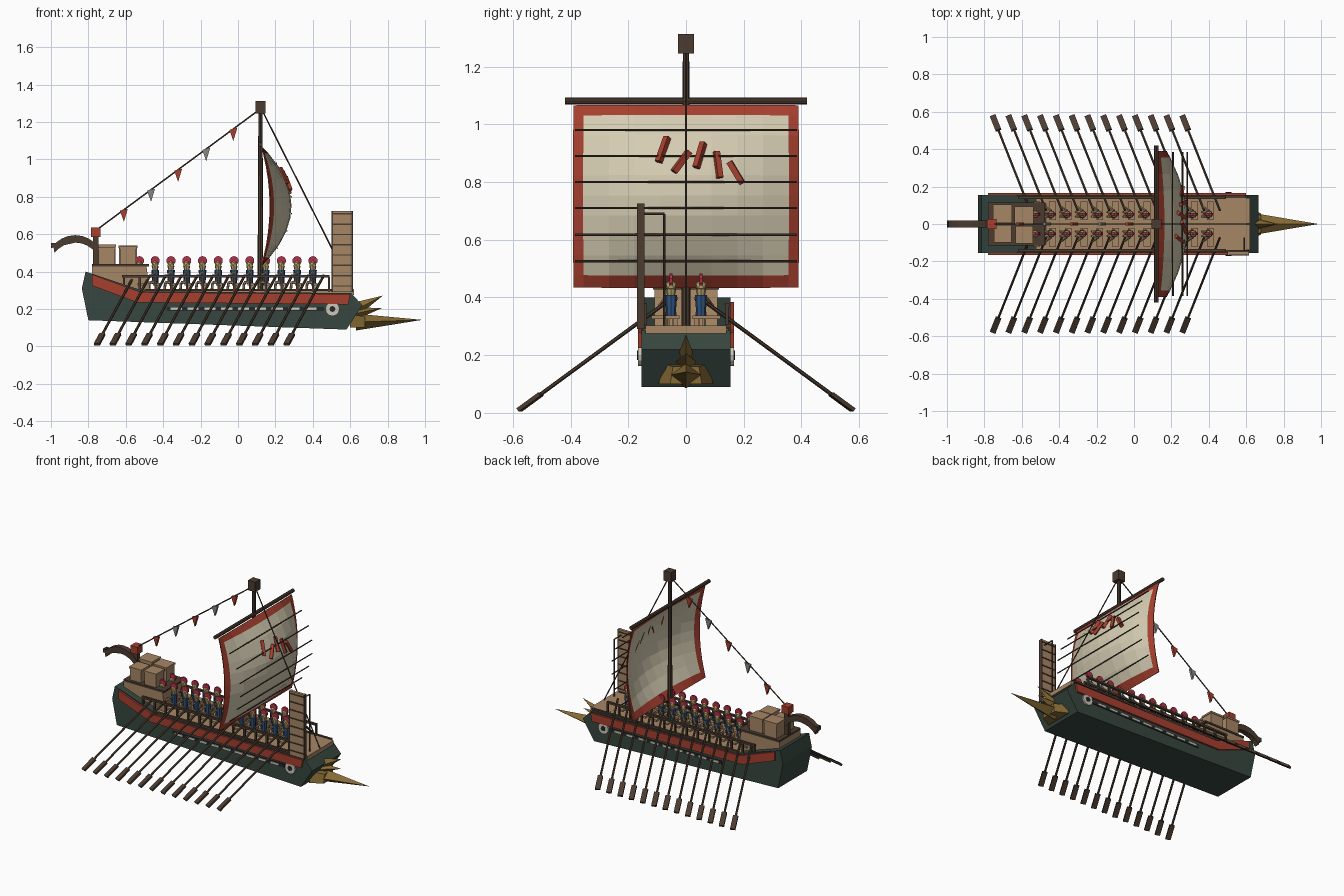
import bpy, bmesh, math
from mathutils import Vector, Matrix

if "Cube" in bpy.data.objects:
    bpy.data.objects.remove(bpy.data.objects["Cube"])

COL = dict(hull=(.038, .062, .05), red=(.38, .05, .028), tan=(.38, .24, .13), brown=(.07, .045, .03),
           cream=(.66, .60, .44), bronze=(.24, .145, .035), blue=(.03, .09, .22), crest=(.45, .03, .07),
           grey=(.25, .24, .22), white=(.6, .58, .5), gold=(.5, .38, .15), black=(.02, .02, .02))
MAT = {}
for k, c in COL.items():
    MAT[k] = bpy.data.materials.new(k)
    MAT[k].diffuse_color = (*c, 1)


def finish(bm, name, *cols):
    bmesh.ops.recalc_face_normals(bm, faces=bm.faces)
    me = bpy.data.meshes.new(name)
    bm.to_mesh(me)
    bm.free()
    for c in cols:
        me.materials.append(MAT[c])
    ob = bpy.data.objects.new(name, me)
    bpy.context.collection.objects.link(ob)
    return ob


def box(bm, x0, x1, y0, y1, z0, z1):
    m = Matrix.Translation(((x0+x1)/2, (y0+y1)/2, (z0+z1)/2)) @ Matrix.Diagonal((x1-x0, abs(y1-y0), z1-z0, 1))
    bmesh.ops.create_cube(bm, size=1, matrix=m)


def between(a, b):
    a, b = Vector(a), Vector(b)
    q = (b-a).to_track_quat('Z', 'Y').to_matrix().to_4x4()
    return Matrix.Translation((a+b)/2) @ q, (b-a).length


def rod(bm, a, b, r, r2=None, n=6):
    m, d = between(a, b)
    bmesh.ops.create_cone(bm, cap_ends=True, segments=n, radius1=r, radius2=r if r2 is None else r2, depth=d, matrix=m)


def slab(bm, a, b, w, t):
    m, d = between(a, b)
    bmesh.ops.create_cube(bm, size=1, matrix=m @ Matrix.Diagonal((w, t, d, 1)))


def prism(bm, pts, y0, y1):
    lo = [bm.verts.new((x, y0, z)) for x, z in pts]
    hi = [bm.verts.new((x, y1, z)) for x, z in pts]
    bm.faces.new(lo)
    bm.faces.new(hi)
    n = len(pts)
    for i in range(n):
        bm.faces.new((lo[i], lo[(i+1) % n], hi[(i+1) % n], hi[i]))


# Hull
bm = bmesh.new()
prism(bm, [(-.815, .4), (-.835, .31), (-.8, .14), (.58, .09), (.665, .22), (.605, .285), (-.5, .295)], -.155, .155)
finish(bm, "hull", "hull")

# Side bands, dash strips and bow eyes
band, strip, dash, eye, pupil = [bmesh.new() for _ in range(5)]
for s in (-1, 1):
    y = lambda d: s*(.15+d)
    prism(band, [(-.78, .385), (-.52, .29), (.6, .28), (.59, .225), (-.54, .235), (-.78, .325)], y(0), y(.017))
    box(strip, -.38, .46, y(0), y(.01), .19, .212)
    for i in range(9):
        box(dash, -.36+i*.09, -.30+i*.09, y(.002), y(.014), .194, .208)
    rod(eye, (.505, y(0), .2), (.505, y(.016), .2), .038, n=12)
    rod(pupil, (.505, y(.005), .2), (.505, y(.02), .2), .016, n=8)
finish(band, "side_bands", "red")
finish(strip, "side_strips", "black")
finish(dash, "side_dashes", "white")
finish(eye, "bow_eyes", "white")
finish(pupil, "bow_eye_pupils", "black")

# Ram: collar and tapering spikes
bm = bmesh.new()


def spike(base, tip, hy, hz):
    x, z = base
    b = [bm.verts.new(p) for p in ((x, -hy, z), (x, 0, z-hz), (x, hy, z), (x, 0, z+hz))]
    t = bm.verts.new((tip[0], 0, tip[1]))
    bm.faces.new(b)
    for i in range(4):
        bm.faces.new((b[i], b[(i+1) % 4], t))


c = [bm.verts.new((.6, y, z)) for y, z in ((-.095, .1), (.095, .1), (.075, .17), (-.075, .17))]
d = [bm.verts.new((.68, y, z)) for y, z in ((-.055, .1), (.055, .1), (.045, .16), (-.045, .16))]
bm.faces.new(c)
bm.faces.new(d)
for i in range(4):
    bm.faces.new((c[i], c[(i+1) % 4], d[(i+1) % 4], d[i]))
spike((.63, .13), (.985, .142), .06, .045)
spike((.6, .18), (.775, .272), .035, .05)
spike((.6, .17), (.77, .205), .045, .04)
finish(bm, "ram", "bronze")

# Decks, benches and stern platform
bm = bmesh.new()
box(bm, -.62, .48, -.145, .145, .28, .302)
box(bm, .48, .62, -.14, .14, .275, .303)
prism(bm, [(-.78, .37), (-.78, .43), (-.49, .43), (-.47, .30), (-.55, .29)], -.11, .11)
for i in range(12):
    x = -.52+i*.0843
    for s in (-1, 1):
        box(bm, x-.018, x+.018, s*.022, s*.12, .325, .338)
        box(bm, x-.008, x+.008, s*.03, s*.045, .30, .326)
finish(bm, "deck_and_benches", "tan")

# Rails and platform trim
bm = bmesh.new()
for s in (-1, 1):
    box(bm, -.62, .49, s*.135, s*.15, .368, .381)
    box(bm, -.5, .6, s*.14, s*.155, .295, .308)
    for i in range(14):
        x = -.61+i*.0843
        box(bm, x-.006, x+.006, s*.137, s*.148, .29, .37)
box(bm, -.78, -.475, -.115, .115, .428, .44)
finish(bm, "rails", "brown")

# Cargo crates
bm = bmesh.new()
for x0, x1, y0, y1, z1 in ((-.75, -.655, .01, .1, .54), (-.745, -.66, -.095, -.01, .525),
                           (-.635, -.54, .005, .09, .535), (-.63, -.545, -.1, -.015, .53)):
    box(bm, x0, x1, y0, y1, .44, z1)
    box(bm, x0-.004, x1+.004, y0-.004, y1+.004, z1-.008, z1+.004)
finish(bm, "crates", "tan")

# Curved sternpost and red lantern box
bm = bmesh.new()
top, bot = [], []
for i in range(9):
    a = math.radians(40+i*12.5)
    top.append((-.87+.17*math.cos(a), .40+.195*math.sin(a)))
    bot.append((-.87+.145*math.cos(a), .40+.155*math.sin(a)))
top.append((-1.0, .552))
bot.append((-.985, .522))
prism(bm, top+bot[::-1], -.018, .018)
box(bm, -.775, -.745, -.015, .015, .43, .6)
finish(bm, "sternpost", "brown")
bm = bmesh.new()
box(bm, -.787, -.735, -.028, .028, .585, .635)
finish(bm, "stern_lantern", "red")

# Oars, thirteen a side
bm = bmesh.new()
for i in range(13):
    for s in (-1, 1):
        a = Vector((-.755+i*.0845, s*.578, .01))
        b = a+Vector((.2, -s*.505, .37))
        rod(bm, a, b, .007)
        slab(bm, a, a.lerp(b, .15), .032, .014)
finish(bm, "oars", "brown")

# Rowers: legs, tunic, arms, head, crest
legs, tunic, head, crest = [bmesh.new() for _ in range(4)]
for i in range(12):
    x = -.527+i*.0843
    for s in (-1, 1):
        y = s*.052
        for dy in (-.012, .012):
            rod(legs, (x, y+dy, .345), (x-.03, y+dy, .342), .008)
            rod(legs, (x-.03, y+dy, .342), (x-.034, y+dy, .303), .007)
        rod(tunic, (x, y, .335), (x, y, .408), .016, .021, 8)
        for dy in (-.02, .02):
            rod(legs, (x, y+dy, .398), (x-.03, y+dy+s*.02, .37), .006)
        rod(head, (x, y, .405), (x, y, .43), .013, .019, 8)
        bmesh.ops.create_icosphere(head, subdivisions=1, radius=.021, matrix=Matrix.Translation((x, y, .44)))
        rod(crest, (x, y-.006, .458), (x, y+.006, .458), .025, n=10)
finish(legs, "rower_limbs", "tan")
finish(tunic, "rower_tunics", "blue")
finish(head, "rower_helmets", "gold")
finish(crest, "rower_crests", "crest")

# Mast, yard, lookout box
bm = bmesh.new()
rod(bm, (.12, 0, .28), (.12, 0, 1.27), .016, .011, 8)
rod(bm, (.12, -.42, 1.08), (.12, .42, 1.08), .012, n=8)
box(bm, .094, .148, -.027, .027, 1.245, 1.312)
finish(bm, "mast_and_yard", "brown")


# Bulging sail with red border
def sail_x(y, z):
    u, v = y/.39, (z-.75)/.315
    return .128+.155*max(0, 1-v*v)*(.28+.72*(1-u*u))


bm = bmesh.new()
ys = [-.39, -.355]+[-.355+.71*i/8 for i in range(1, 8)]+[.355, .39]
zs = [.435, .478]+[.478+.552*i/8 for i in range(1, 8)]+[1.03, 1.065]
g = [[bm.verts.new((sail_x(y, z), y, z)) for z in zs] for y in ys]
for i in range(10):
    for j in range(10):
        f = bm.faces.new((g[i][j], g[i+1][j], g[i+1][j+1], g[i][j+1]))
        f.material_index = int(i in (0, 9) or j in (0, 9))
ob = finish(bm, "sail", "cream", "red")
mod = ob.modifiers.new("thickness", 'SOLIDIFY')
mod.thickness = .006
mod.offset = 0

# Straight battens and red slashes on the sail
bm = bmesh.new()
for z in (.525, .617, .71, .8, .89, .98):
    x = sail_x(0, z)+.006
    rod(bm, (x, -.385, z), (x, .385, z), .004)
finish(bm, "sail_battens", "brown")
bm = bmesh.new()
for y0, z0, y1, z1 in ((-.095, .87, -.065, .955), (-.042, .835, .01, .905), (.035, .85, .06, .935),
                       (.105, .905, .117, .815), (.15, .87, .195, .795)):
    a, b = [Vector((sail_x(y, z)+.008, y, z)) for y, z in ((y0, z0), (y1, z1))]
    m, d = between(a, b)
    slab(bm, a, b, .02, .02)
finish(bm, "sail_slashes", "red")

# Stays and hanging pennants
bm = bmesh.new()
p, q = Vector((-.76, 0, .62)), Vector((.12, 0, 1.27))
rod(bm, p, q, .004)
rod(bm, (.125, 0, 1.27), (.615, 0, .3), .004)
finish(bm, "stays", "brown")
pens = {"red": bmesh.new(), "grey": bmesh.new()}
for i, x in enumerate((-.61, -.465, -.32, -.17, -.025)):
    z = p.lerp(q, (x+.76)/.88).z
    prism(pens["grey" if i % 2 else "red"], [(x-.021, z-.005), (x+.021, z+.005), (x, z-.065)], -.008, .008)
for k, b in pens.items():
    finish(b, k+"_pennants", k)

# Raised boarding plank with slats and support frame
bm = bmesh.new()
box(bm, .502, .612, -.165, -.147, .29, .725)
finish(bm, "boarding_plank", "tan")
bm = bmesh.new()
for i in range(8):
    z = .32+i*.055
    box(bm, .5, .614, -.169, -.143, z, z+.007)
for x in (.5, .608):
    box(bm, x, x+.007, -.169, -.143, .29, .725)
rod(bm, (.59, -.075, .29), (.59, -.075, .69), .004)
rod(bm, (.59, -.075, .69), (.59, -.15, .69), .004)
finish(bm, "plank_frame", "brown")

for m in bpy.data.materials:
    if m.users and not m.is_grease_pencil:
        m.use_nodes = True
        m.node_tree.nodes["Principled BSDF"].inputs["Base Color"].default_value = m.diffuse_color
